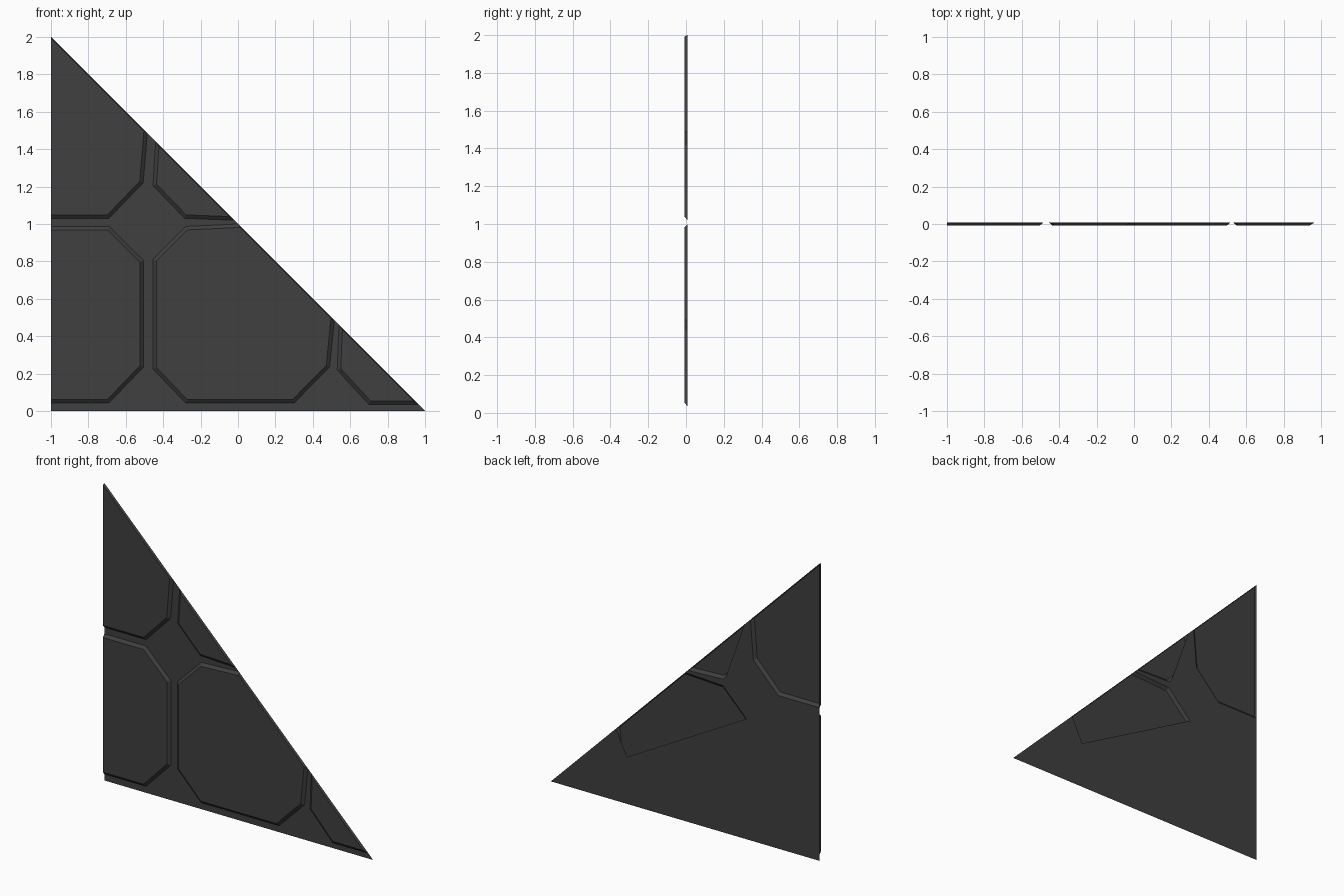
import bpy, bmesh
from mathutils import Vector

if "Cube" in bpy.data.objects:
    bpy.data.objects.remove(bpy.data.objects["Cube"])

FRONT, BACK = -0.008, 0.008      # raised panel plane / groove plane
BEVEL, RIM = 0.019, 0.005        # sloped edge width / slope along the long edge

mat = bpy.data.materials.new("dark grey")
mat.diffuse_color = (0.05, 0.05, 0.05, 1)
mat.use_nodes = True
mat.node_tree.nodes["Principled BSDF"].inputs["Base Color"].default_value = mat.diffuse_color

# Outlines in x, z; each starts and ends on the border of the triangle
panels = {
    "lower_right_panel": [(.965, .035), (.70, .035), (.53, .22), (.54, .46)],
    "centre_panel": [(.515, .485), (.49, .235), (.30, .043), (-.28, .043),
                     (-.455, .225), (-.455, .81), (-.28, .987), (0, 1)],
    "upper_middle_panel": [(-.02, 1.02), (-.285, 1.03), (-.455, 1.205), (-.44, 1.44)],
    "top_panel": [(-.485, 1.485), (-.507, 1.22), (-.69, 1.03), (-1, 1.03)],
    "lower_left_panel": [(-1, .987), (-.69, .987), (-.505, .805), (-.505, .235),
                         (-.69, .043), (-1, .043)],
}


def edge_width(a, b):
    if a.x < -.999 and b.x < -.999:
        return 0
    if abs(a.x + a.y - 1) < .001 and abs(b.x + b.y - 1) < .001:
        return RIM
    return BEVEL


def inset(pts):
    """Move every edge of a counter-clockwise outline inward, then intersect."""
    lines = []
    for i, a in enumerate(pts):
        b = pts[(i + 1) % len(pts)]
        d = (b - a).normalized()
        lines.append((a + Vector((-d.y, d.x)) * edge_width(a, b), d))
    out = []
    for i, (p, d) in enumerate(lines):
        q, e = lines[i - 1]
        t = (q - p).cross(e) / d.cross(e) if hasattr(d, "cross") else 0
        out.append(p + d * t)
    return out


def finish(name, bm):
    bmesh.ops.triangulate(bm, faces=[f for f in bm.faces if len(f.verts) > 4])
    me = bpy.data.meshes.new(name)
    bm.to_mesh(me)
    bm.free()
    me.materials.append(mat)
    ob = bpy.data.objects.new(name, me)
    bpy.context.collection.objects.link(ob)


# Raised panels with sloped edges, open at the back
for name, path in panels.items():
    outer = [Vector(p) for p in reversed(path)]
    if name == "top_panel":
        outer.append(Vector((-1, 2)))
    bm = bmesh.new()
    low = [bm.verts.new((p.x, BACK, p.y)) for p in outer]
    high = [bm.verts.new((p.x, FRONT, p.y)) for p in inset(outer)]
    bm.faces.new(high)
    for i in range(len(low)):
        j = (i + 1) % len(low)
        bm.faces.new((low[i], low[j], high[j], high[i]))
    finish(name, bm)

# Groove sheet: the border walked around, dipping along each panel outline
border = [(-1, 0), (1, 0)] + [p for path in panels.values() for p in path]
bm = bmesh.new()
bm.faces.new([bm.verts.new((x, BACK, z)) for x, z in border])
finish("groove_sheet", bm)
